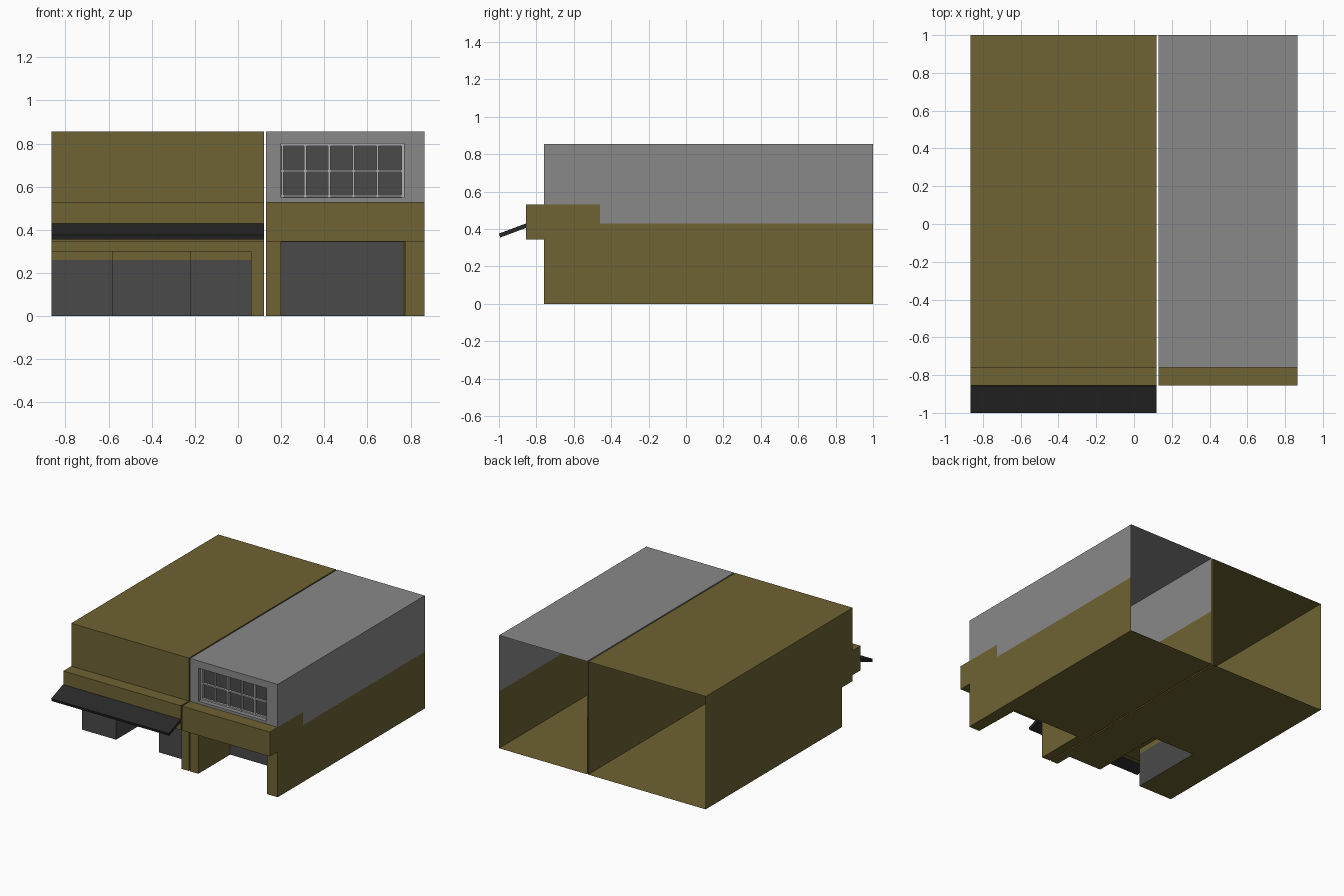
import bpy, bmesh
from mathutils import Vector

if "Cube" in bpy.data.objects:
    bpy.data.objects.remove(bpy.data.objects["Cube"])


def material(name, *rgb):
    m = bpy.data.materials.new(name)
    m.diffuse_color = (*rgb, 1)
    m.use_nodes = True
    m.node_tree.nodes["Principled BSDF"].inputs["Base Color"].default_value = m.diffuse_color
    return m


OLIVE = material("olive", 0.158, 0.125, 0.033)
GREY = material("grey", 0.25, 0.25, 0.25)
DARK = material("dark_glass", 0.068, 0.068, 0.068)
BLACK = material("awning_black", 0.022, 0.022, 0.022)
LIGHT = material("window_bars", 0.45, 0.45, 0.45)


def prism(name, outline, axis, lo, hi, mat=None):
    """Extrude a 2D outline along axis 'x' (y,z points) or 'z' (x,y points)."""
    bm = bmesh.new()
    place = (lambda p, t: (t, *p)) if axis == 'x' else (lambda p, t: (*p, t))
    a = [bm.verts.new(place(p, lo)) for p in outline]
    b = [bm.verts.new(place(p, hi)) for p in outline]
    bm.faces.new(a)
    bm.faces.new(b[::-1])
    for i in range(len(a)):
        j = (i + 1) % len(a)
        bm.faces.new((a[j], a[i], b[i], b[j]))
    bmesh.ops.recalc_face_normals(bm, faces=bm.faces)
    me = bpy.data.meshes.new(name)
    bm.to_mesh(me)
    bm.free()
    ob = bpy.data.objects.new(name, me)
    bpy.context.collection.objects.link(ob)
    if mat:
        me.materials.append(mat)
    return ob


def box(name, x0, x1, y0, y1, z0, z1, mat=None):
    return prism(name, [(x0, y0), (x1, y0), (x1, y1), (x0, y1)], 'z', z0, z1, mat)


def shell(name, x0, x1, cutters, cuts, mats, rule):
    """Building with a front ledge: carve recesses, open the back, colour faces."""
    ob = prism(name, SECTION, 'x', x0, x1)
    for c in cutters:
        c.hide_render = True
        mod = ob.modifiers.new("carve", 'BOOLEAN')
        mod.operation, mod.solver, mod.object = 'DIFFERENCE', 'EXACT', c
    dg = bpy.context.evaluated_depsgraph_get()
    me = bpy.data.meshes.new_from_object(ob.evaluated_get(dg))
    ob.modifiers.clear()
    ob.data = me
    for c in cutters:
        bpy.data.objects.remove(c)
    bm = bmesh.new()
    bm.from_mesh(me)
    for co, no in cuts:
        bmesh.ops.bisect_plane(bm, geom=bm.verts[:] + bm.edges[:] + bm.faces[:],
                               dist=1e-5, plane_co=co, plane_no=no)
    back = [f for f in bm.faces if f.calc_center_median().y > 0.999]
    bmesh.ops.delete(bm, geom=back, context='FACES')
    for f in bm.faces:
        lo = Vector([min(v.co[i] for v in f.verts) for i in range(3)])
        hi = Vector([max(v.co[i] for v in f.verts) for i in range(3)])
        f.material_index = rule((lo + hi) / 2, f.normal)
    bm.to_mesh(me)
    bm.free()
    me.materials.clear()
    for m in mats:
        me.materials.append(m)
    # materials.clear resets indices on some meshes, so colour again
    for p in me.polygons:
        vs = [me.vertices[i].co for i in p.vertices]
        c = Vector([(min(v[i] for v in vs) + max(v[i] for v in vs)) / 2 for i in range(3)])
        p.material_index = rule(c, p.normal)
        p.use_smooth = False
    return ob


# side section shared by both buildings
SECTION = [(1, 0), (1, 0.855), (-0.76, 0.855), (-0.76, 0.53),
           (-0.855, 0.53), (-0.855, 0.345), (-0.76, 0.345), (-0.76, 0)]


# left shop: recessed shop windows and a deep entry
def left_rule(c, n):
    recess = -0.70 < c.y < -0.04 and c.z < 0.26 and -0.86 < c.x < 0.05
    return 1 if recess and abs(n.z) < 0.5 else 0


shell("left_building", -0.865, 0.12,
      [box("window_cutter", -1, 0.06, -0.9, -0.63, -0.1, 0.30),
       box("entry_cutter", -0.58, -0.22, -0.8, -0.05, -0.1, 0.30)],
      [((0, 0, 0.26), (0, 0, 1))],
      [OLIVE, DARK], left_rule)


# right shop: tapered doorway below, recessed window above
def right_rule(c, n):
    if abs(n.y) > 0.5 and 0.21 < c.x < 0.76:
        if abs(c.y + 0.38) < 0.01 or abs(c.y + 0.71) < 0.01:
            return 2
    return 1 if c.z > 0.53 or (c.z > 0.43 and c.y > -0.46) else 0


shell("right_building", 0.13, 0.865,
      [prism("door_cutter", [(0.2, -0.8), (0.776, -0.8), (0.765, -0.38), (0.2, -0.38)],
             'z', -0.1, 0.344),
       box("upper_window_cutter", 0.2, 0.77, -0.9, -0.71, 0.55, 0.80)],
      [((0, 0, 0.43), (0, 0, 1)), ((0, 0, 0.53), (0, 0, 1)), ((0, -0.46, 0), (0, 1, 0))],
      [OLIVE, GREY, DARK], right_rule)

# window bars, five panes by two
for i in range(6):
    x = 0.206 + i * 0.1116 - (0.006 if 0 < i < 5 else 0)
    box(f"window_upright_{i + 1}", x - 0.005, x + 0.005, -0.728, -0.71, 0.55, 0.80, LIGHT)
for i, z in enumerate((0.556, 0.672, 0.794)):
    box(f"window_rail_{i + 1}", 0.2, 0.77, -0.726, -0.71, z - 0.005, z + 0.005, LIGHT)

# sloping awning over the left shop
prism("awning", [(-1, 0.376), (-0.858, 0.429), (-0.85, 0.408), (-0.993, 0.355)],
      'x', -0.865, 0.12, BLACK)
